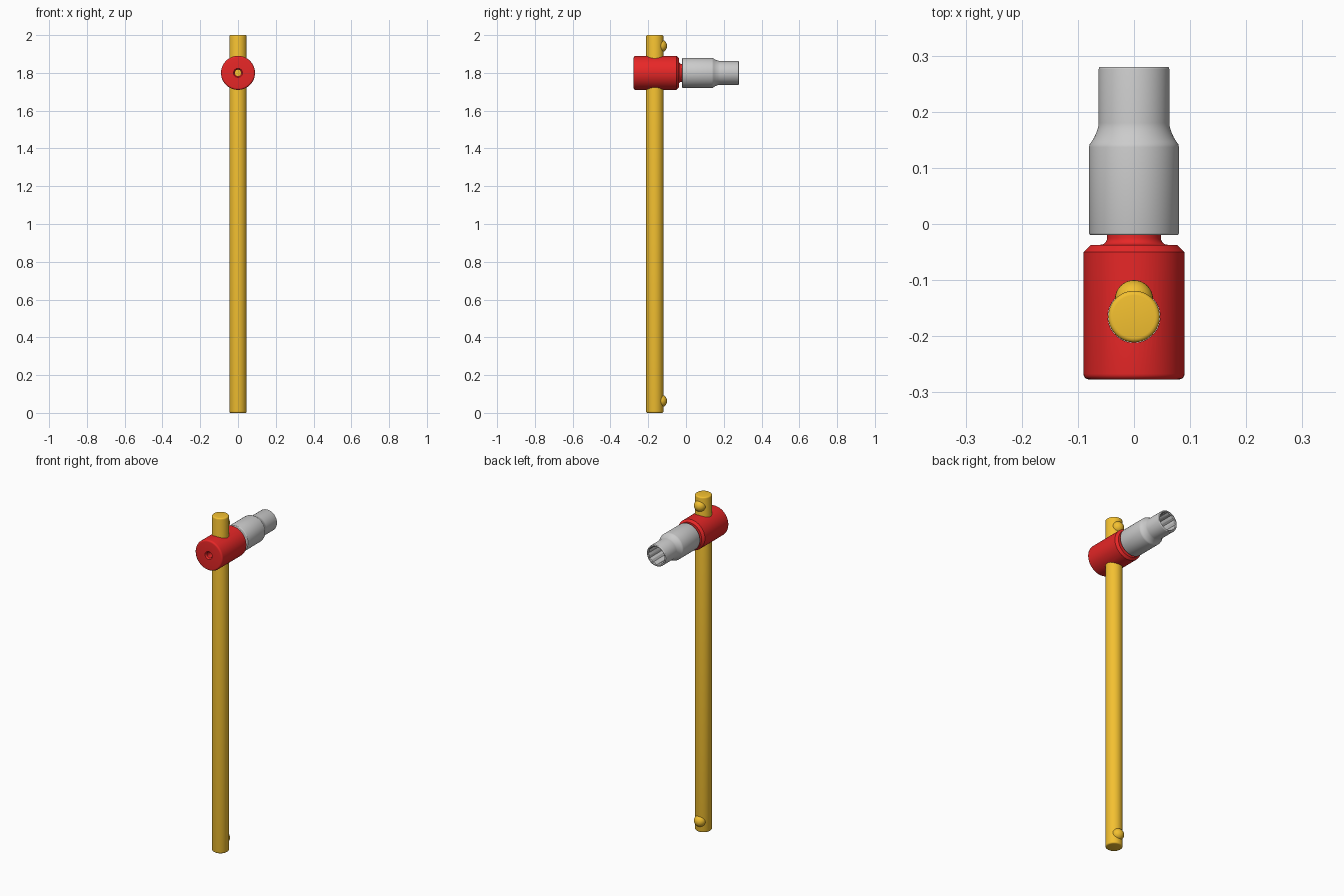
import bpy, bmesh, math
from mathutils import Matrix, Vector

if "Cube" in bpy.data.objects:
    bpy.data.objects.remove(bpy.data.objects["Cube"])

HEAD_Z = 1.8
BAR_Y = -0.165
ALONG_Y = Matrix.Translation((0, 0, HEAD_Z)) @ Matrix.Rotation(-math.pi / 2, 4, 'X')
BAR = Matrix.Translation((0, BAR_Y, 0))


def material(name, rgb):
    m = bpy.data.materials.new(name)
    m.diffuse_color = (*rgb, 1)
    m.use_nodes = True
    m.node_tree.nodes["Principled BSDF"].inputs["Base Color"].default_value = m.diffuse_color
    return m


def finish(name, bm, matrix, mat=None):
    bmesh.ops.remove_doubles(bm, verts=bm.verts, dist=1e-5)
    bmesh.ops.recalc_face_normals(bm, faces=bm.faces)
    bm.transform(matrix)
    me = bpy.data.meshes.new(name)
    bm.to_mesh(me)
    bm.free()
    ob = bpy.data.objects.new(name, me)
    bpy.context.collection.objects.link(ob)
    if mat:
        me.materials.append(mat)
    return ob


def activate(ob):
    bpy.ops.object.select_all(action='DESELECT')
    ob.select_set(True)
    bpy.context.view_layer.objects.active = ob


def smooth(ob):
    activate(ob)
    bpy.ops.object.shade_smooth_by_angle(angle=math.radians(32))


def lathe(name, profile, matrix, mat=None, steps=64):
    """Revolve (radius, height) points into a closed solid."""
    bm = bmesh.new()
    pts = [(0, profile[0][1]), *profile, (0, profile[-1][1])]
    vs = [bm.verts.new((r, 0, h)) for r, h in pts]
    edges = [bm.edges.new(p) for p in zip(vs, vs[1:])]
    bmesh.ops.spin(bm, geom=vs + edges, axis=(0, 0, 1), cent=(0, 0, 0),
                   angle=2 * math.pi, steps=steps)
    return finish(name, bm, matrix, mat)


def prism(name, outline, h0, h1, matrix, mat=None):
    bm = bmesh.new()
    face = bm.faces.new([bm.verts.new((x, y, h0)) for x, y in outline])
    ext = bmesh.ops.extrude_face_region(bm, geom=[face], use_keep_orig=True)
    top = [g for g in ext['geom'] if isinstance(g, bmesh.types.BMVert)]
    bmesh.ops.translate(bm, verts=top, vec=(0, 0, h1 - h0))
    return finish(name, bm, matrix, mat)


def cut(ob, *cutters):
    for c in cutters:
        mod = ob.modifiers.new('cut', 'BOOLEAN')
        mod.operation = 'DIFFERENCE'
        mod.solver = 'EXACT'
        mod.object = c
        activate(ob)
        bpy.ops.object.modifier_apply(modifier=mod.name)
        bpy.data.objects.remove(c)


def arc(cr, ch, rad, a0, a1, n=6):
    """Arc points in the (radius, height) plane, angles in degrees."""
    angles = [math.radians(a0 + (a1 - a0) * i / n) for i in range(n + 1)]
    return [(cr + rad * math.cos(a), ch + rad * math.sin(a)) for a in angles]


def square(half):
    return [(-half, -half), (half, -half), (half, half), (-half, half)]


orange = material('orange', (0.9, 0.53, 0.03))
red = material('red', (0.8, 0.02, 0.02))

# Sliding bar with rounded ends
bar = lathe('sliding_bar', arc(0.038, 0.008, 0.008, -90, 0, 4) + arc(0.038, 1.992, 0.008, 0, 90, 4),
            BAR, orange)
smooth(bar)

# Retaining balls near both bar ends
for label, z in (('lower', 0.063), ('upper', 1.942)):
    bm = bmesh.new()
    bmesh.ops.create_uvsphere(bm, u_segments=32, v_segments=16, radius=0.034)
    smooth(finish(label + '_stop_ball', bm, Matrix.Translation((0, -0.134, z)), orange))

# Head with chamfered shoulder and filleted neck
head = lathe('sliding_head',
             arc(0.08, -0.267, 0.01, -90, 0, 5)
             + [(0.09, -0.05), (0.077, -0.037)]
             + arc(0.06, -0.025, 0.012, -90, -180, 6)
             + [(0.048, -0.0195)], ALONG_Y, red)
cut(head,
    lathe('bar_hole', [(0.0465, 1.6), (0.0465, 2.0)], BAR),
    lathe('pin_hole', [(0.024, -0.29), (0.024, -0.277), (0.017, -0.268), (0.017, -0.18)],
          ALONG_Y, steps=32))
smooth(head)

# Square drive inside the socket
smooth(prism('square_drive', square(0.034), -0.03, 0.09, ALONG_Y, red))

# Socket: wide base, curved shoulder, narrow nose
socket = lathe('socket',
               arc(0.076, -0.016, 0.004, -90, 0, 3)
               + [(0.08, 0.137), (0.079, 0.142)]
               + [(0.0755, 0.147), (0.071, 0.154), (0.0675, 0.162), (0.065, 0.169),
                  (0.0635, 0.175), (0.063, 0.18)]
               + arc(0.059, 0.276, 0.004, 0, 90, 3), ALONG_Y)
R = 0.055
star = [(r * math.cos(i * math.pi / 12), r * math.sin(i * math.pi / 12))
        for i in range(24) for r in [R if i % 2 == 0 else R * 0.897]]
cut(socket,
    prism('twelve_point_hole', star, 0.15, 0.3, ALONG_Y),
    lathe('mouth_chamfer', [(0.05, 0.2745), (0.0565, 0.281), (0.0565, 0.29)], ALONG_Y),
    prism('drive_hole', square(0.036), -0.04, 0.16, ALONG_Y))
smooth(socket)
